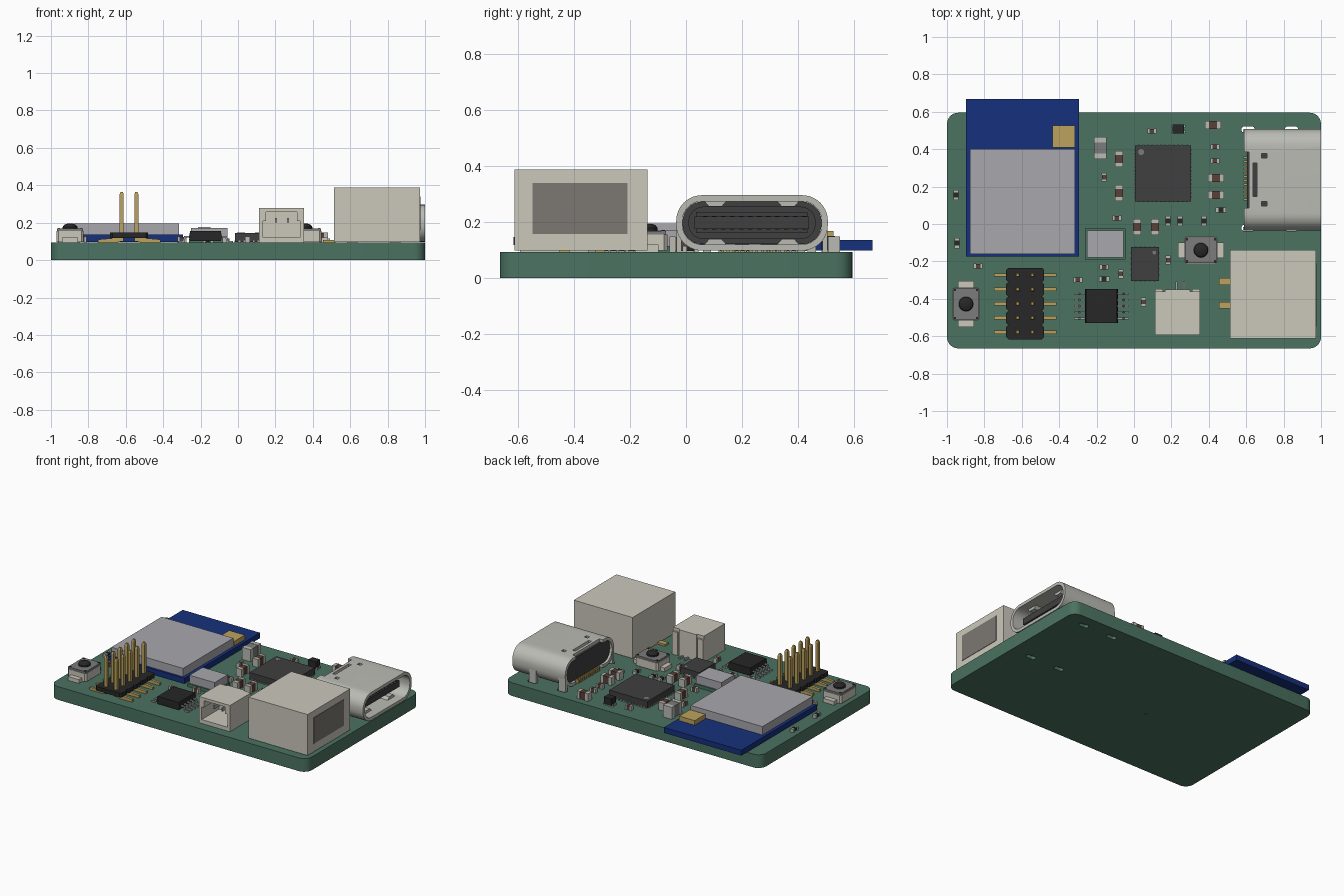
import bpy, bmesh, math
from mathutils import Matrix

if "Cube" in bpy.data.objects:
    bpy.data.objects.remove(bpy.data.objects["Cube"])

COL = {'green': (.07, .17, .12), 'blue': (.008, .03, .2), 'ivory': (.6, .58, .5), 'silver': (.39, .39, .42),
       'steel': (.5, .5, .46), 'gold': (.5, .36, .11), 'black': (.02, .02, .02), 'brown': (.1, .05, .04),
       'grey': (.2, .2, .2), 'charcoal': (.05, .05, .05), 'smoke': (.2, .19, .17)}
MATS = {}
for key, c in COL.items():
    MATS[key] = bpy.data.materials.new(key)
    MATS[key].diffuse_color = (*c, 1)

TOP = 0.093  # board surface


def make(name, col, bm, smooth=False):
    bmesh.ops.recalc_face_normals(bm, faces=bm.faces[:])
    me = bpy.data.meshes.new(name)
    bm.to_mesh(me)
    bm.free()
    ob = bpy.data.objects.new(name, me)
    bpy.context.collection.objects.link(ob)
    me.materials.append(MATS[col])
    if smooth:
        bpy.ops.object.select_all(action='DESELECT')
        ob.select_set(True)
        bpy.context.view_layer.objects.active = ob
        bpy.ops.object.shade_smooth_by_angle(angle=math.radians(35))
    return ob


def add_box(bm, x0, x1, y0, y1, z0, z1):
    m = Matrix.Translation(((x0 + x1) / 2, (y0 + y1) / 2, (z0 + z1) / 2)) @ Matrix.Diagonal((x1 - x0, y1 - y0, z1 - z0, 1))
    bmesh.ops.create_cube(bm, size=1, matrix=m)


def boxes(name, col, items):
    bm = bmesh.new()
    for b in items:
        add_box(bm, *b)
    return make(name, col, bm)


def rounded(cx, cy, hx, hy, r, n=6):
    pts = []
    for q, (sx, sy) in enumerate([(1, 1), (-1, 1), (-1, -1), (1, -1)]):
        for i in range(n + 1):
            a = math.pi / 2 * (q + i / n)
            pts.append((cx + sx * (hx - r) + r * math.cos(a), cy + sy * (hy - r) + r * math.sin(a)))
    return pts


def place(p, axis, t):
    return {'x': (t, p[0], p[1]), 'y': (p[0], t, p[1]), 'z': (p[0], p[1], t)}[axis]


def prism(bm, pts, axis, lo, hi, hole=None):
    # extruded outline, or a tube when an inner outline is given
    def ring(ps, t):
        return [bm.verts.new(place(p, axis, t)) for p in ps]

    def bridge(a, b):
        for i in range(len(a)):
            j = (i + 1) % len(a)
            bm.faces.new((a[i], a[j], b[j], b[i]))
    a, b = ring(pts, lo), ring(pts, hi)
    bridge(a, b)
    if hole:
        c, d = ring(hole, lo), ring(hole, hi)
        bridge(d, c)
        bridge(b, d)
        bridge(c, a)
    else:
        bm.faces.new(a)
        bm.faces.new(b)


def cylinder(bm, x, y, r1, r2, z0, z1, n=20):
    bmesh.ops.create_cone(bm, cap_ends=True, segments=n, radius1=r1, radius2=r2, depth=z1 - z0,
                          matrix=Matrix.Translation((x, y, (z0 + z1) / 2)))


def cut(ob, bm):
    cutter = make('cutter', 'black', bm)
    cutter.hide_render = True
    mod = ob.modifiers.new('cut', 'BOOLEAN')
    mod.operation, mod.object, mod.solver = 'DIFFERENCE', cutter, 'EXACT'
    bpy.context.view_layer.objects.active = ob
    bpy.ops.object.modifier_apply(modifier=mod.name)
    bpy.data.objects.remove(cutter)


# board with slots for the socket legs
bm = bmesh.new()
prism(bm, rounded(0, -.035, 1, .63, .06), 'z', 0, TOP)
board = make('circuit_board', 'green', bm, True)
bm = bmesh.new()
for x in (.61, .842):
    for y in (.505, -.021):
        prism(bm, rounded(x, y, .036, .017, .0165, 4), 'z', -.1, .2)
cylinder(bm, -.19, -.105, .009, .009, -.1, .2, 12)
cut(board, bm)

# radio module
boxes('module_board', 'blue', [(-.898, -.295, -.175, .667, .098, .136)])
boxes('module_shield', 'silver', [(-.876, -.316, -.16, .4, .136, .195)])
boxes('module_antenna', 'gold', [(-.437, -.316, .408, .527, .136, .168)])

# round-ended socket
CY, CZ = .236, .197
bm = bmesh.new()
prism(bm, rounded(CY, CZ, .271, .099, .092, 10), 'x', .587, 1, rounded(CY, CZ, .249, .077, .07, 10))
shell = make('socket_shell', 'steel', bm, True)
bm = bmesh.new()
add_box(bm, .5, .615, CY - .15, CY + .15, .09, .4)
for s in (-1, 1):
    add_box(bm, .683, .71, CY + s * .128 - .012, CY + s * .128 + .012, .25, .4)
add_box(bm, .635, .657, CY - .09, CY + .09, .25, .4)
cut(shell, bm)
boxes('socket_legs', 'steel', [(x - .028, x + .028, y - .009, y + .009, .02, .2)
                               for x in (.612, .842) for y in (.497, -.025 + .0)])
bm = bmesh.new()
prism(bm, rounded(CY, CZ, .248, .076, .069, 10), 'x', .603, .74)
prism(bm, rounded(CY, CZ, .248, .076, .069, 10), 'x', .74, .86, rounded(CY, CZ, .225, .056, .05, 10))
make('socket_core', 'charcoal', bm, True)
boxes('socket_tongue', 'charcoal', [(.7, .95, .03, .44, .175, .22), (.7, .81, .035, .435, .16, .235)])
boxes('socket_contacts', 'black', [(.82, .94, .06 + i * .0322, .076 + i * .0322, .173, .222) for i in range(12)])
boxes('socket_pins', 'gold', [(.585, .615, .125 + i * .0205, .135 + i * .0205, TOP, .115) for i in range(12)])
bm = bmesh.new()
for y in (.105, .365):
    for z, s in ((.275, -1), (.119, 1)):
        prism(bm, [(y - .04, z), (y - .022, z + s * .02), (y + .022, z + s * .02), (y + .04, z)], 'x', .87, .94)
make('socket_springs', 'steel', bm)

# block connector
boxes('block_connector', 'ivory', [(.513, .972, -.613, -.138, .098, .387)])
boxes('block_connector_window', 'smoke', [(.96, .975, -.548, -.209, .157, .34)])
boxes('block_connector_pads', 'gold', [(.455, .52, y - .018, y + .018, TOP, .107) for y in (-.308, -.435)])

# open battery connector
bm = bmesh.new()
add_box(bm, .112, .353, -.594, -.36, TOP, .278)
battery = make('battery_connector', 'ivory', bm)
X = .2325
bm = bmesh.new()
prism(bm, [(X - .1, .12), (X + .1, .12), (X + .1, .21), (X + .082, .21), (X + .082, .258),
           (X - .082, .258), (X - .082, .21), (X - .1, .21)], 'y', -.7, -.4)
cut(battery, bm)
boxes('battery_connector_tabs', 'ivory', [(.112, .155, -.36, -.348, TOP, .255), (.31, .353, -.36, -.348, TOP, .255),
                                          (.165, .3, -.36, -.35, TOP, .278)])
boxes('battery_connector_pins', 'silver', [(x - .005, x + .005, -.56, -.36, .2, .225) for x in (.203, .267)]
      + [(x - .005, x + .005, -.36, -.308, TOP, .105) for x in (.227, .268)])

# pin header
rows = [-.273 - i * .0763 for i in range(5)]
bm = bmesh.new()
for y in rows:
    prism(bm, rounded(-.582, y, .102, .0382, .012, 1), 'z', .118, .147)
make('header_body', 'black', bm)
bm = bmesh.new()
for y in rows:
    for x, s in ((-.622, -1), (-.543, 1)):
        add_box(bm, x - .011, x + .011, y - .011, y + .011, .1, .35)
        cone = bmesh.ops.create_cone(bm, cap_ends=True, segments=4, radius1=.0155, radius2=.009, depth=.014,
                                     matrix=Matrix.Translation((x, y, .357)) @ Matrix.Rotation(math.pi / 4, 4, 'Z'))
        end = -.582 + s * .167
        prism(bm, [(x, .12), (x, .1), (x + s * .03, TOP), (end, TOP), (end, .11), (x + s * .04, .118)],
              'y', y - .009, y + .009)
make('header_pins', 'gold', bm)


# leadless chips
def flat_chip(name, x0, x1, y0, y1, top, n, dot):
    boxes(name, 'charcoal', [(x0, x1, y0, y1, .097, top)])
    pads = []
    for i in range(n):
        t = (i + 1) / (n + 1)
        x, y, w = x0 + (x1 - x0) * t, y0 + (y1 - y0) * t, .005
        pads += [(x - w, x + w, y0 - .004, y1 + .004, TOP, .104), (x0 - .004, x1 + .004, y - w, y + w, TOP, .104)]
    boxes(name + '_pads', 'silver', pads)
    bm = bmesh.new()
    cylinder(bm, dot[0], dot[1], dot[2], dot[2], top - .005, top + .001, 16)
    make(name + '_dot', 'grey', bm)


flat_chip('main_chip', .005, .305, .121, .42, .145, 12, (.038, .385, .016))
flat_chip('charger_chip', -.016, .134, -.304, -.124, .145, 5, (.108, -.153, .01))

# leaded chip
bm = bmesh.new()
prism(bm, [(-.257, .103), (-.091, .103), (-.086, .125), (-.092, .156), (-.256, .156), (-.262, .125)], 'y', -.53, -.348)
make('leaded_chip', 'black', bm)
bm = bmesh.new()
for i in range(5):
    y = -.373 - i * .033
    for s in (-1, 1):
        prof = [(.08, .13), (.113, .13), (.122, .102), (.146, .102), (.146, TOP), (.114, TOP), (.106, .121), (.08, .121)]
        prism(bm, [(-.174 + s * u, z) for u, z in prof], 'y', y - .005, y + .005)
make('leaded_chip_legs', 'silver', bm)

# crystal
boxes('crystal_base', 'green', [(-.262, -.046, -.189, -.025, TOP, .115)])
boxes('crystal_lid', 'silver', [(-.252, -.056, -.18, -.034, .115, .172)])


# push buttons, long side along x or y
def button(x, y, hx, hy, px, py):
    bm = bmesh.new()
    prism(bm, rounded(x, y, hx, hy, .012, 1), 'z', .098, .155)
    add_box(bm, x - px, x + px, y - py, y + py, TOP, .12)
    make('button_base', 'ivory', bm)
    boxes('button_plate', 'grey', [(x - hx + .004, x + hx - .004, y - hy + .004, y + hy - .004, .155, .168)])
    boxes('button_rivets', 'black', [(x + a * (hx - .014) - .006, x + a * (hx - .014) + .006,
                                      y + b * (hy - .014) - .006, y + b * (hy - .014) + .006, .16, .171)
                                     for a in (-1, 1) for b in (-1, 1)])
    bm = bmesh.new()
    cylinder(bm, x, y, .039, .039, .165, .178)
    cylinder(bm, x, y, .039, .032, .178, .188)
    cylinder(bm, x, y, .032, .016, .188, .195)
    make('button_cap', 'black', bm, True)


button(-.898, -.428, .073, .089, .042, .122)
button(.358, -.14, .089, .073, .122, .042)


# small two-terminal parts: centre, half length, half width, height
def chip_part(name, col, x, y, l, w, h, along_y):
    def span(a, b, z0, z1, g=0):
        return ((x - w + g, x + w - g, y + a, y + b, z0, z1) if along_y else (x + a, x + b, y - w + g, y + w - g, z0, z1))
    e = l * .5
    boxes(name + '_body', col, [span(-e, e, TOP + .004, TOP + h - .002, .001)])
    boxes(name + '_terminals', 'steel', [span(-l, -e, TOP, TOP + h), span(e, l, TOP, TOP + h)])


for x, y in ((-.08, .348), (-.08, .166), (.016, -.016), (.112, -.016)):
    chip_part('large_capacitor', 'brown', x, y, .043, .022, .055, True)
for x, y in ((.422, .529), (.438, .246), (.438, .155)):
    chip_part('large_capacitor', 'brown', x, y, .043, .022, .055, False)
for x, y in ((-.16, .25), (.182, -.193), (-.07, -.267), (.05, -.417)):
    chip_part('small_capacitor', 'brown', x, y, .024, .013, .032, True)
for x, y in ((-.091, .032), (.433, .412), (.433, .337), (.096, .497), (-.16, -.23), (-.3, -.299), (-.834, -.225)):
    chip_part('small_capacitor', 'brown', x, y, .024, .013, .032, False)
for x, y in ((.182, .016), (.246, .016), (.374, .016), (-.952, .155), (-.947, -.102)):
    chip_part('resistor', 'black', x, y, .028, .014, .022, True)
for x, y in ((.465, .075), (-.16, -.294)):
    chip_part('resistor', 'black', x, y, .028, .014, .022, False)
chip_part('inductor', 'grey', -.18, .406, .058, .034, .085, True)
boxes('transistor_body', 'black', [(.207, .268, .484, .532, .1, .15)])
boxes('transistor_legs', 'steel', [(.2, .275, y - .006, y + .006, TOP, .108) for y in (.493, .523)])

for m in bpy.data.materials:
    if m.users and not m.is_grease_pencil:
        m.use_nodes = True
        m.node_tree.nodes["Principled BSDF"].inputs["Base Color"].default_value = m.diffuse_color
